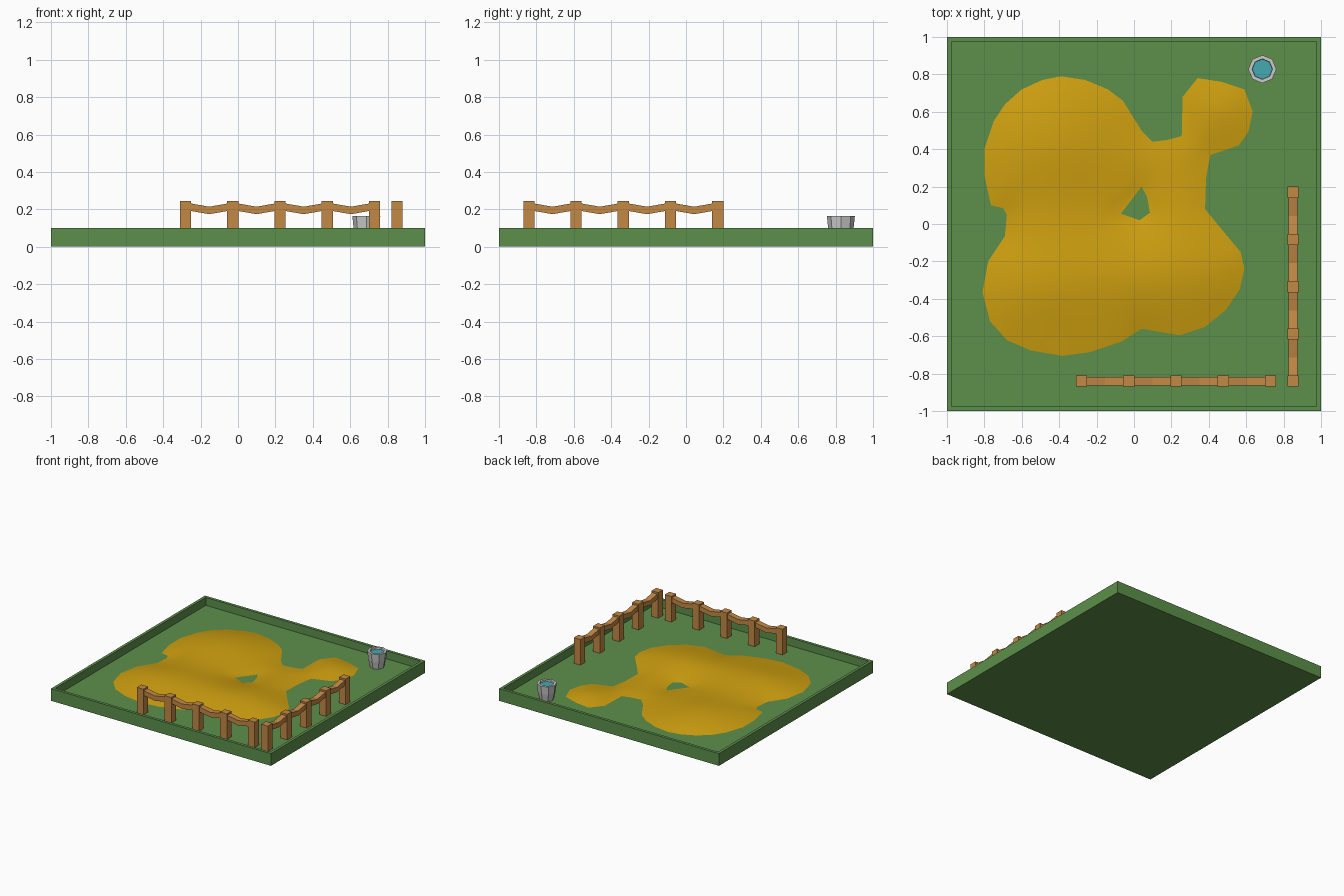
import bpy, bmesh, math
from mathutils import Vector
from mathutils.geometry import delaunay_2d_cdt, intersect_point_line

if "Cube" in bpy.data.objects:
    bpy.data.objects.remove(bpy.data.objects["Cube"])

FLOOR = 0.035


def material(name, rgb):
    m = bpy.data.materials.new(name)
    m.diffuse_color = (*rgb, 1)
    m.use_nodes = True
    m.node_tree.nodes["Principled BSDF"].inputs["Base Color"].default_value = m.diffuse_color
    return m


GREEN = material("grass", (0.11, 0.28, 0.07))
SAND = material("sand", (0.62, 0.35, 0.005))
WOOD = material("wood", (0.55, 0.25, 0.06))
WATER = material("water", (0.06, 0.40, 0.44))


def finish(name, bm, mat=None):
    bmesh.ops.recalc_face_normals(bm, faces=bm.faces)
    mesh = bpy.data.meshes.new(name)
    bm.to_mesh(mesh)
    bm.free()
    ob = bpy.data.objects.new(name, mesh)
    bpy.context.collection.objects.link(ob)
    if mat:
        mesh.materials.append(mat)
    return ob


def box(name, lo, hi, mat):
    bm = bmesh.new()
    bmesh.ops.create_cube(bm, size=1)
    for v in bm.verts:
        v.co = [lo[i] if v.co[i] < 0 else hi[i] for i in range(3)]
    return finish(name, bm, mat)


# Grass tray: box with its top inset and pushed down
bm = bmesh.new()
bmesh.ops.create_cube(bm, size=1)
for v in bm.verts:
    v.co = (v.co.x * 2, v.co.y * 2, 0.1 if v.co.z > 0 else 0)
top = max(bm.faces, key=lambda f: f.calc_center_median().z)
bmesh.ops.inset_region(bm, faces=[top], thickness=0.033)
ext = bmesh.ops.extrude_discrete_faces(bm, faces=[top])
bmesh.ops.translate(bm, vec=(0, 0, FLOOR - 0.1), verts=ext["faces"][0].verts[:])
finish("grass_tray", bm, GREEN)

# Sand mound: outline with a small hole, filled and raised into low dunes
OUTLINE = [
    (-.80, .40), (-.75, .55), (-.69, .64), (-.60, .72), (-.49, .77), (-.39, .79),
    (-.26, .77), (-.14, .72), (-.06, .66), (-.01, .58), (.04, .50), (.10, .44),
    (.18, .45), (.255, .47), (.26, .68), (.34, .78), (.47, .76), (.59, .72),
    (.635, .60), (.61, .49), (.56, .42), (.41, .37), (.40, .33), (.385, .24),
    (.38, .08), (.47, -.03), (.57, -.15), (.59, -.24), (.565, -.35), (.49, -.46),
    (.38, -.55), (.245, -.595), (.04, -.56), (-.07, -.63), (-.235, -.685),
    (-.385, -.705), (-.555, -.675), (-.68, -.62), (-.77, -.52), (-.81, -.365),
    (-.78, -.20), (-.69, -.065), (-.68, .05), (-.70, .085), (-.765, .10), (-.80, .26)]
HOLE = [(-.07, .055), (.04, .20), (.07, .145), (.085, .06), (.03, .02)]
loops = [[Vector(p) for p in OUTLINE], [Vector(p) for p in HOLE]]
segments = [(l[i - 1], l[i]) for l in loops for i in range(len(l))]


def inside(p):
    odd = False
    for a, b in segments:
        if (a.y > p.y) != (b.y > p.y):
            if p.x < a.x + (p.y - a.y) * (b.x - a.x) / (b.y - a.y):
                odd = not odd
    return odd


def edge_distance(p):
    best = 9
    for a, b in segments:
        t = max(0, min(1, (p - a).dot(b - a) / (b - a).length_squared))
        best = min(best, (a + (b - a) * t - p).length)
    return best


def dune(p):
    hills = ((-.45, .42, .35, .35, .045), (-.45, -.30, .42, .28, .045),
             (.22, -.25, .35, .28, .04), (.44, .62, .2, .2, .02))
    h = sum(k * math.exp(-((p.x - x) / sx) ** 2 - ((p.y - y) / sy) ** 2)
            for x, y, sx, sy, k in hills)
    return FLOOR + (0.008 + h) * (1 - math.exp(-edge_distance(p) / 0.08))


points = loops[0] + loops[1]
n, m = len(loops[0]), len(loops[1])
edges = [(i, (i + 1) % n) for i in range(n)] + [(n + i, n + (i + 1) % m) for i in range(m)]
step = 0.055
for i in range(-16, 17):
    for j in range(-16, 17):
        p = Vector((i * step + (j % 2) * step / 2, j * step))
        if inside(p) and edge_distance(p) > 0.025:
            points.append(p)
co, _, tris, _, _, _ = delaunay_2d_cdt(points, edges, [], 0, 1e-5)
bm = bmesh.new()
vs = [bm.verts.new((p.x, p.y, dune(p))) for p in co]
for t in tris:
    if inside(sum((co[i] for i in t), Vector((0, 0))) / len(t)):
        bm.faces.new([vs[i] for i in t])
for f in bm.faces:
    f.smooth = True
sand = finish("sand_mound", bm, SAND)
if sum(f.normal.z for f in sand.data.polygons) < 0:
    sand.data.flip_normals()


# Fences: five posts and one sagging rail, running along x or along y
def fence(name, start, axis):
    gap = 0.2525
    place = lambda s, o: (start[0] + s, start[1] + o) if axis == 0 else (start[0] + o, start[1] + s)
    for i in range(5):
        x, y = place(i * gap, 0)
        box(f"{name}_post_{i + 1}", (x - .03, y - .03, FLOOR), (x + .03, y + .03, .245), WOOD)
    bm = bmesh.new()
    rings = []
    for i in range(4 * 4 + 1):
        z = 0.205 + 0.011 * math.cos(i / 4 * math.tau)
        rings.append([bm.verts.new((*place(i * gap / 4, o), z + h))
                      for o, h in ((-.023, -.02), (.023, -.02), (.023, .02), (-.023, .02))])
    for a, b in zip(rings, rings[1:]):
        for k in range(4):
            bm.faces.new((a[k], a[k - 1], b[k - 1], b[k]))
    bm.faces.new(rings[0])
    bm.faces.new(rings[-1])
    finish(f"{name}_rail", bm, WOOD)


fence("front_fence", (-.28, -.84), 0)
fence("right_fence", (.85, -.84), 1)


# Bucket: eight-sided tapered shell with a water disc
def ring(bm, r, z):
    return [bm.verts.new((.686 + r * math.cos(k * math.tau / 8),
                          .828 + r * math.sin(k * math.tau / 8), z)) for k in range(8)]


bm = bmesh.new()
rings = [ring(bm, r, z) for r, z in ((.054, FLOOR), (.068, .10), (.075, .165), (.055, .165), (.05, .13))]
for a, b in zip(rings, rings[1:]):
    for k in range(8):
        bm.faces.new((a[k - 1], a[k], b[k], b[k - 1]))
bm.faces.new(rings[0])
bm.faces.new(rings[-1])
finish("bucket", bm)

bm = bmesh.new()
bm.faces.new(ring(bm, .0535, .152))
finish("water", bm, WATER)
